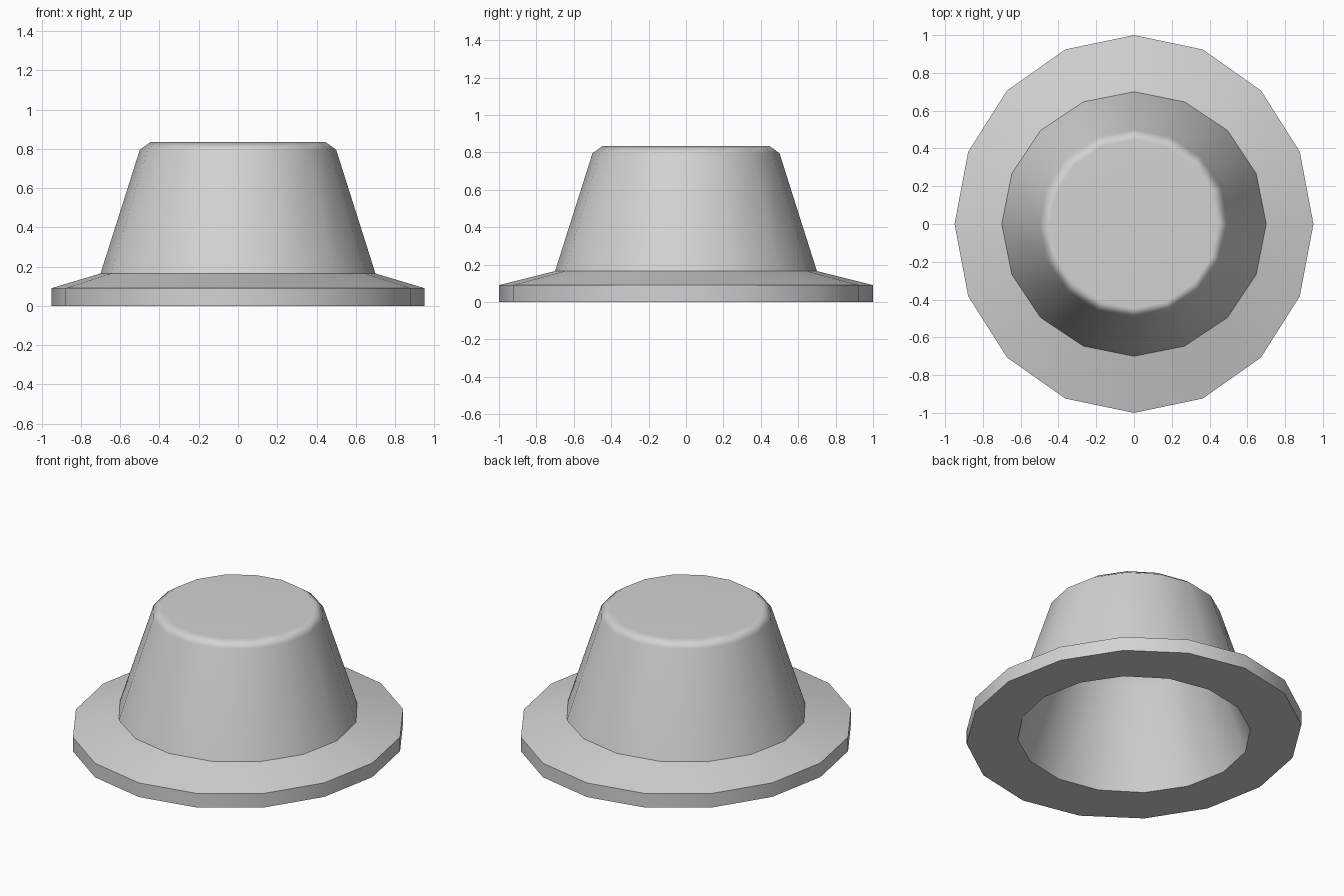
import bpy, bmesh, math

SIDES = 16

cube = bpy.data.objects.get("Cube")
if cube:
    bpy.data.objects.remove(cube, do_unlink=True)

felt = bpy.data.materials.new("grey felt")
felt.use_nodes = True
grey = (0.65, 0.65, 0.65, 1)
felt.diffuse_color = grey
felt.node_tree.nodes["Principled BSDF"].inputs["Base Color"].default_value = grey


def loft(name, profile, cap_start=False, cap_end=False):
    """Join 16-sided rings given as (x radius, y radius, height)."""
    bm = bmesh.new()
    rings = []
    for rx, ry, z in profile:
        angles = [math.tau * i / SIDES for i in range(SIDES)]
        rings.append([bm.verts.new((rx * math.cos(a), ry * math.sin(a), z)) for a in angles])
    for low, high in zip(rings, rings[1:]):
        for i in range(SIDES):
            j = (i + 1) % SIDES
            bm.faces.new((low[i], low[j], high[j], high[i]))
    if cap_start:
        bm.faces.new(rings[0][::-1])
    if cap_end:
        bm.faces.new(rings[-1])
    mesh = bpy.data.meshes.new(name)
    bm.to_mesh(mesh)
    bm.free()
    mesh.materials.append(felt)
    obj = bpy.data.objects.new(name, mesh)
    bpy.context.collection.objects.link(obj)
    bpy.ops.object.select_all(action="DESELECT")
    obj.select_set(True)
    bpy.context.view_layer.objects.active = obj
    bpy.ops.object.shade_smooth_by_angle(angle=math.radians(42))
    # Large faces keep their own shading, bevels blend between them
    weighted = obj.modifiers.new("weighted shading", "WEIGHTED_NORMAL")
    weighted.keep_sharp = True


# Brim: flat underside, upright rim and sloping top, slightly longer front to back
loft("brim", [(0.676, 0.676, 0), (0.95, 1, 0), (0.95, 1, 0.09), (0.7, 0.7, 0.165)])

# Crown: tapered wall with a bevelled flat top
loft("crown", [(0.7, 0.7, 0.165), (0.5, 0.5, 0.795), (0.445, 0.445, 0.835)], cap_end=True)

# Lining: hollow inside of the crown, facing inward and down
loft("lining", [(0.38, 0.38, 0.7), (0.47, 0.47, 0.6), (0.676, 0.676, 0)], cap_start=True)
